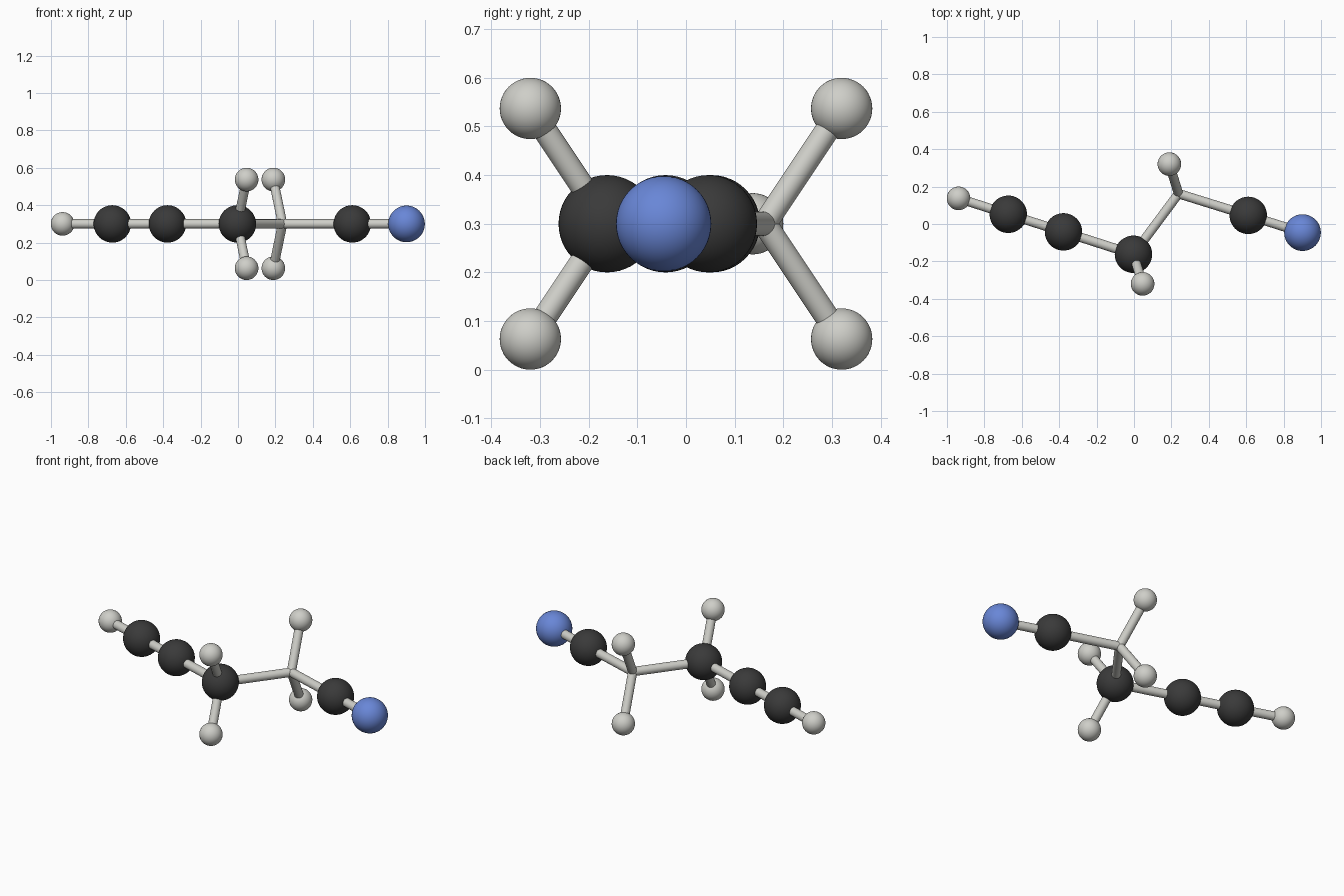
import bpy
from mathutils import Vector

if "Cube" in bpy.data.objects:
    bpy.data.objects.remove(bpy.data.objects["Cube"])


def material(name, rgb):
    m = bpy.data.materials.new(name)
    m.diffuse_color = (*rgb, 1.0)
    m.use_nodes = True
    m.node_tree.nodes["Principled BSDF"].inputs["Base Color"].default_value = m.diffuse_color
    return m


dark = material("dark grey", (0.042, 0.042, 0.042))
pale = material("pale grey", (0.62, 0.62, 0.58))
blue = material("blue", (0.14, 0.24, 0.68))

Z = 0.3            # height of the chain
BOND_R = 0.025
H_R, C_R, N_R = 0.063, 0.1, 0.098


def finish(obj, name, mat):
    obj.name = name
    obj.data.materials.append(mat)
    bpy.ops.object.shade_smooth_by_angle()


def ball(name, p, r, mat):
    bpy.ops.mesh.primitive_uv_sphere_add(segments=48, ring_count=24, radius=r, location=p)
    finish(bpy.context.object, name, mat)


def rod(name, a, b):
    d = b - a
    bpy.ops.mesh.primitive_cylinder_add(vertices=32, radius=BOND_R, depth=d.length,
                                        location=(a + b) / 2)
    obj = bpy.context.object
    obj.rotation_euler = d.to_track_quat('Z', 'Y').to_euler()
    finish(obj, name, pale)


# Zigzag chain from the left end to the right end, in the plane z = Z.
# The fifth joint has no ball: the rods simply meet there.
chain = [
    ("end_hydrogen", -0.938, 0.137, H_R, pale),
    ("carbon_1", -0.672, 0.052, C_R, dark),
    ("carbon_2", -0.377, -0.042, C_R, dark),
    ("carbon_3", -0.003, -0.162, C_R, dark),
    ("bare_joint", 0.238, 0.162, 0, None),
    ("carbon_4", 0.611, 0.046, C_R, dark),
    ("nitrogen", 0.901, -0.046, N_R, blue),
]
pts = [Vector((x, y, Z)) for _, x, y, _, _ in chain]
for (name, _, _, r, mat), p in zip(chain, pts):
    if mat:
        ball(name, p, r, mat)
for i in range(len(pts) - 1):
    rod(f"chain_bond_{i + 1}", pts[i], pts[i + 1])

# Side hydrogens, mirrored above and below the chain
for label, joint, x, y in (("front", pts[3], 0.046, -0.32), ("back", pts[4], 0.189, 0.32)):
    for side, s in (("upper", 1), ("lower", -1)):
        p = Vector((x, y, Z + s * 0.237))
        ball(f"{label}_{side}_hydrogen", p, H_R, pale)
        rod(f"{label}_{side}_bond", joint, p)
